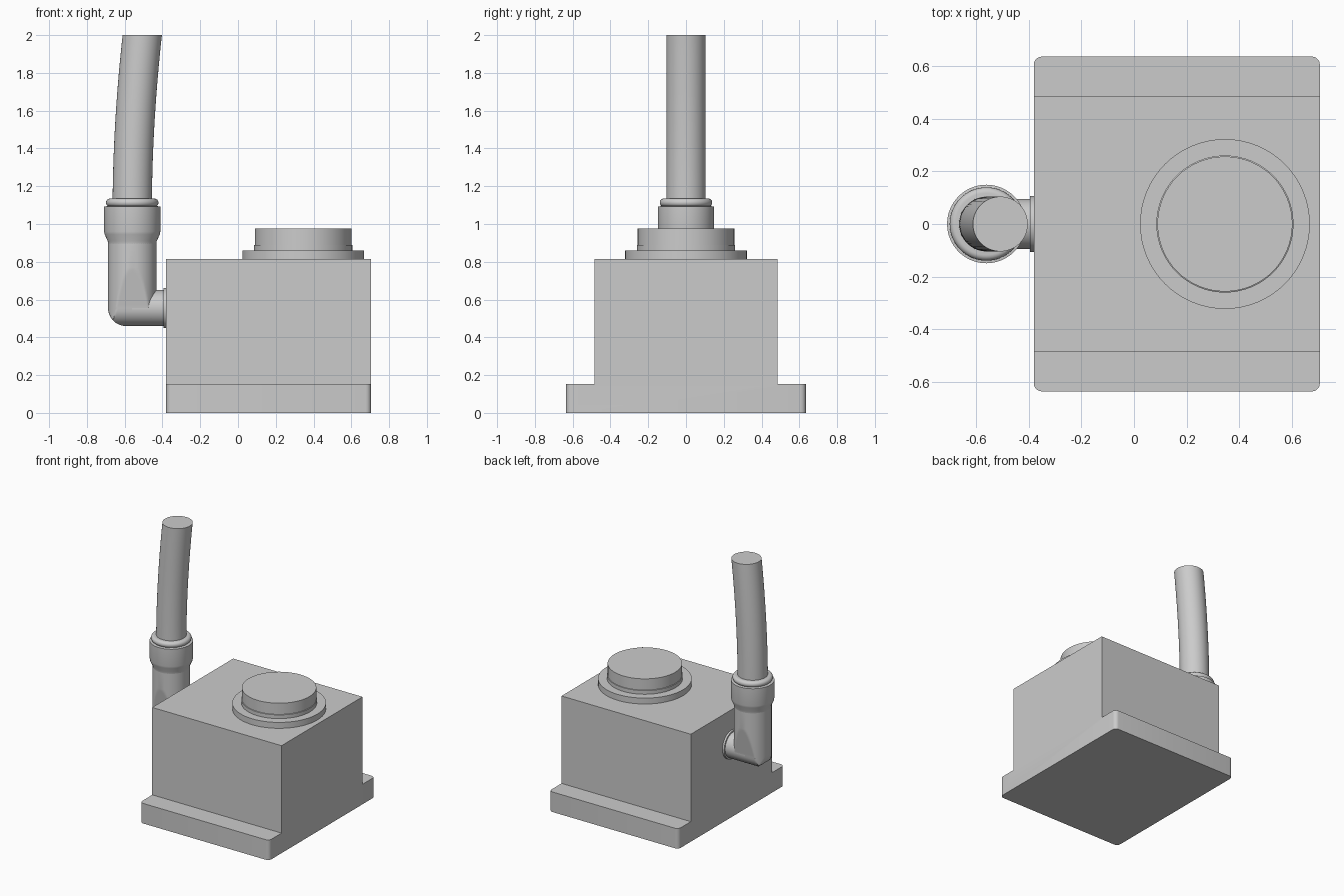
import bpy, bmesh, math
from mathutils import Matrix

if "Cube" in bpy.data.objects:
    bpy.data.objects.remove(bpy.data.objects["Cube"])


def finish(name, bm, smooth=True):
    bmesh.ops.recalc_face_normals(bm, faces=bm.faces)
    me = bpy.data.meshes.new(name)
    bm.to_mesh(me)
    bm.free()
    ob = bpy.data.objects.new(name, me)
    bpy.context.collection.objects.link(ob)
    if smooth:
        bpy.ops.object.select_all(action='DESELECT')
        ob.select_set(True)
        bpy.context.view_layer.objects.active = ob
        bpy.ops.object.shade_smooth_by_angle(angle=math.radians(30))
    return ob


def skin(name, rings, matrix=None):
    """Closed solid through a stack of point rings."""
    bm = bmesh.new()
    loops = [[bm.verts.new(p) for p in ring] for ring in rings]
    n = len(loops[0])
    for a, b in zip(loops, loops[1:]):
        for i in range(n):
            j = (i + 1) % n
            bm.faces.new((a[i], a[j], b[j], b[i]))
    bm.faces.new(loops[0][::-1])
    bm.faces.new(loops[-1])
    if matrix:
        bm.transform(matrix)
    return finish(name, bm)


def circle(cx, r, z, n=64):
    return [(cx + r * math.cos(2 * math.pi * i / n),
             r * math.sin(2 * math.pi * i / n), z) for i in range(n)]


def lathe(name, cx, profile, matrix=None):
    return skin(name, [circle(cx, r, z) for r, z in profile], matrix)


# Housing: stepped cross-section extruded along x, foot corners rounded
X0, X1 = -0.38, 0.705
half = [(0.635, 0), (0.635, 0.152), (0.485, 0.152), (0.485, 0.815)]
section = half + [(-y, z) for y, z in reversed(half)]
bm = bmesh.new()
face = bm.faces.new([bm.verts.new((X0, y, z)) for y, z in section])
ext = bmesh.ops.extrude_face_region(bm, geom=[face])
for v in ext['geom']:
    if isinstance(v, bmesh.types.BMVert):
        v.co.x = X1
corners = [e for e in bm.edges if all(abs(v.co.y) > 0.63 for v in e.verts)
           and abs(e.verts[0].co.z - e.verts[1].co.z) > 0.1]
bmesh.ops.bevel(bm, geom=corners, offset=0.03, segments=5, affect='EDGES', profile=0.5)
finish("housing", bm)

# Round button and its flange on the top
lathe("button_flange", 0.345, [(0.322, 0.81), (0.322, 0.86)])
lathe("button", 0.345, [(0.26, 0.85), (0.26, 0.888), (0.256, 0.89), (0.256, 0.975)])

# Horizontal stub and its washer, turned onto the x axis
CX, CZ = -0.56, 0.555
side = Matrix.Translation((0, 0, CZ)) @ Matrix.Rotation(math.pi / 2, 4, 'Y')
lathe("elbow_stub", 0, [(0.095, CX), (0.095, -0.375)], side)
lathe("stub_washer", 0, [(0.106, -0.395), (0.106, -0.375)], side)

# Elbow: vertical tube with tapered side flats and a rounded heel
R, RS = 0.128, 0.095
rings = []
levels = [CZ - RS * math.cos(math.pi / 2 * k / 10) for k in range(11)]
levels[0] += 0.0004
levels += [CZ + 0.215 * k / 14 for k in range(1, 15)] + [0.90]
for z in levels:
    if z < CZ:
        drop = math.sqrt(RS ** 2 - (CZ - z) ** 2)
        flat, heel = drop, -(R - RS) - drop
    else:
        flat, heel = RS + (R - RS) * (z - CZ) / 0.215, -R
    rings.append([(CX + max(x, heel), max(-flat, min(flat, y)), z)
                  for x, y, _ in circle(0, R, z, 96)])
skin("elbow", rings)

# Socket collar flaring out from the elbow, with a rounded lip
lathe("socket_collar", CX, [(0.128, 0.895), (0.130, 0.91), (0.146, 0.945),
                            (0.149, 0.96), (0.149, 1.092), (0.135, 1.094)])
lip = [(0.117 + 0.022 * math.cos(a), 1.113 + 0.022 * math.sin(a))
       for a in [math.pi * (k / 12 - 0.5) for k in range(13)]]
lathe("socket_lip", CX, lip)

# Gently bent hose, cut level at the top
rings = []
for k in range(25):
    t = k / 24
    rings.append(circle(CX + 0.053 * t ** 1.9, 0.104, 1.08 + 0.92 * t))
skin("hose", rings)
